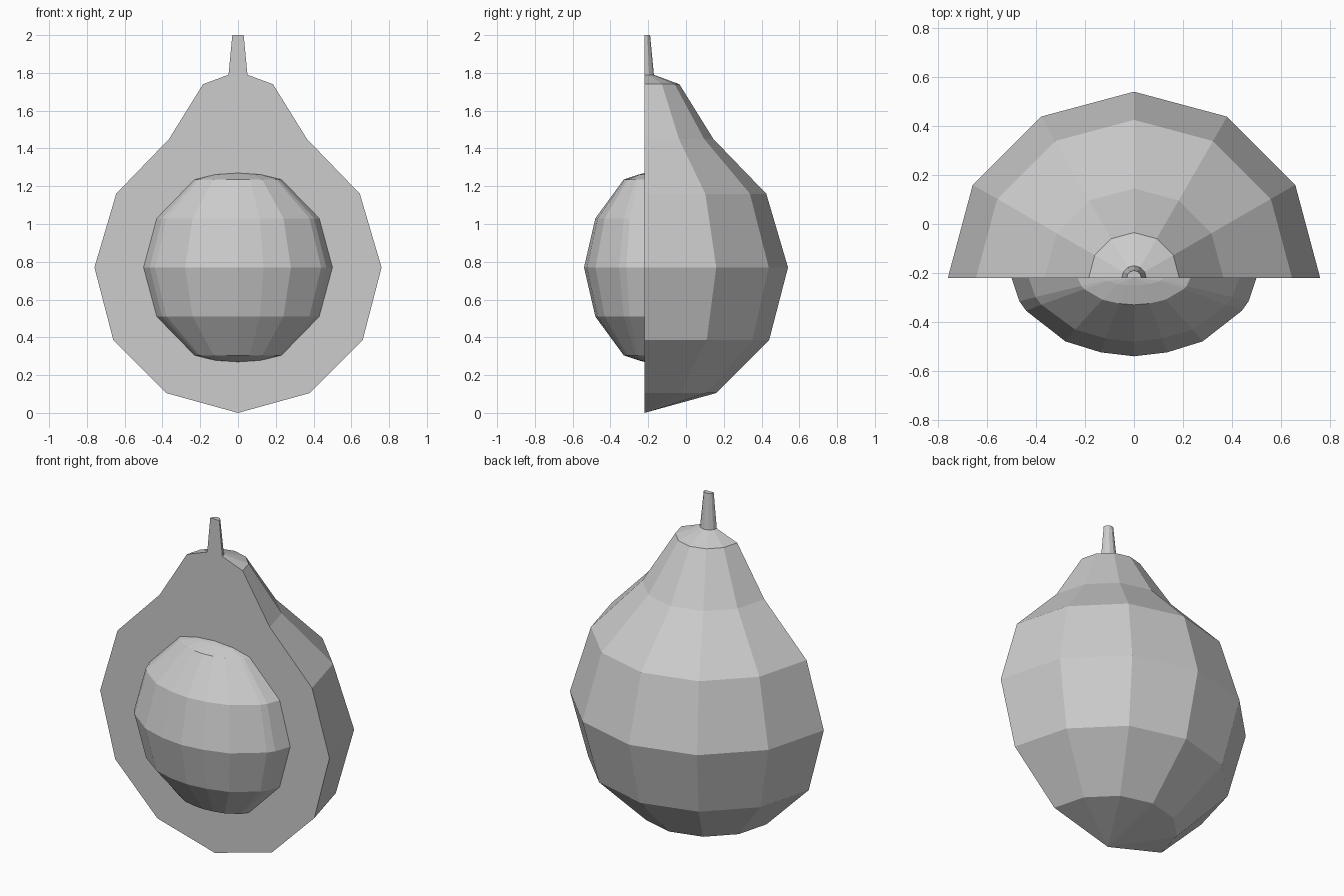
import bpy, bmesh, math

cube = bpy.data.objects.get("Cube")
if cube:
    bpy.data.objects.remove(cube, do_unlink=True)

CUT_Y = -0.22  # plane of the halved fruit

grey = bpy.data.materials.new("pale grey")
grey.use_nodes = True
colour = (0.604, 0.604, 0.604, 1)
grey.diffuse_color = colour
grey.node_tree.nodes["Principled BSDF"].inputs["Base Color"].default_value = colour


def half_solid(name, rings, section, direction):
    """Sweep a half section through rings of (height, half width, depth), closed on the cut plane."""
    bm = bmesh.new()
    grid = [[bm.verts.new((w * sx, CUT_Y + direction * d * sy, z)) for sx, sy in section]
            for z, w, d in rings]
    for low, high in zip(grid, grid[1:]):
        for i in range(len(section) - 1):
            bm.faces.new((low[i], low[i + 1], high[i + 1], high[i]))
    # flat cut face, following the outline up one side and down the other
    bm.faces.new([row[0] for row in grid] + [row[-1] for row in reversed(grid)])
    bmesh.ops.remove_doubles(bm, verts=bm.verts, dist=0.0005)
    bmesh.ops.recalc_face_normals(bm, faces=bm.faces)
    mesh = bpy.data.meshes.new(name)
    bm.to_mesh(mesh)
    bm.free()
    mesh.materials.append(grey)
    obj = bpy.data.objects.new(name, mesh)
    bpy.context.collection.objects.link(obj)
    return obj


def round_rings(profile):
    return [(z, r, r) for r, z in profile]


# Six flat sides make the half turn of the fruit and its stem
half_turn = [(math.cos(math.pi * i / 6), math.sin(math.pi * i / 6)) for i in range(7)]

# Pear-shaped fruit half
fruit = [(0, 0), (0.38, 0.105), (0.66, 0.385), (0.76, 0.77), (0.645, 1.16),
         (0.365, 1.45), (0.185, 1.74), (0.05, 1.79), (0, 1.79)]
half_solid("fruit_half", round_rings(fruit), half_turn, 1)

# Tapered stem
stem = [(0, 1.79), (0.05, 1.79), (0.03, 2.0), (0, 2.0)]
half_solid("stem", round_rings(stem), half_turn, 1)

# Stone bulging from the cut face, symmetric about its middle height
side = [(1, 0), (0.935, 0.3), (0.88, 0.42), (0.56, 0.81), (0.27, 0.95)]
section = side + [(0, 1)] + [(-x, y) for x, y in reversed(side)]
upper = [(0.26, 0.43, 0.26), (0.465, 0.23, 0.11), (0.492, 0.12, 0.03), (0.5, 0, 0)]
middle = 0.77
rings = [(middle - h, w, d) for h, w, d in reversed(upper)]
rings += [(middle, 0.5, 0.32)]
rings += [(middle + h, w, d) for h, w, d in upper]
half_solid("stone", rings, section, -1)
